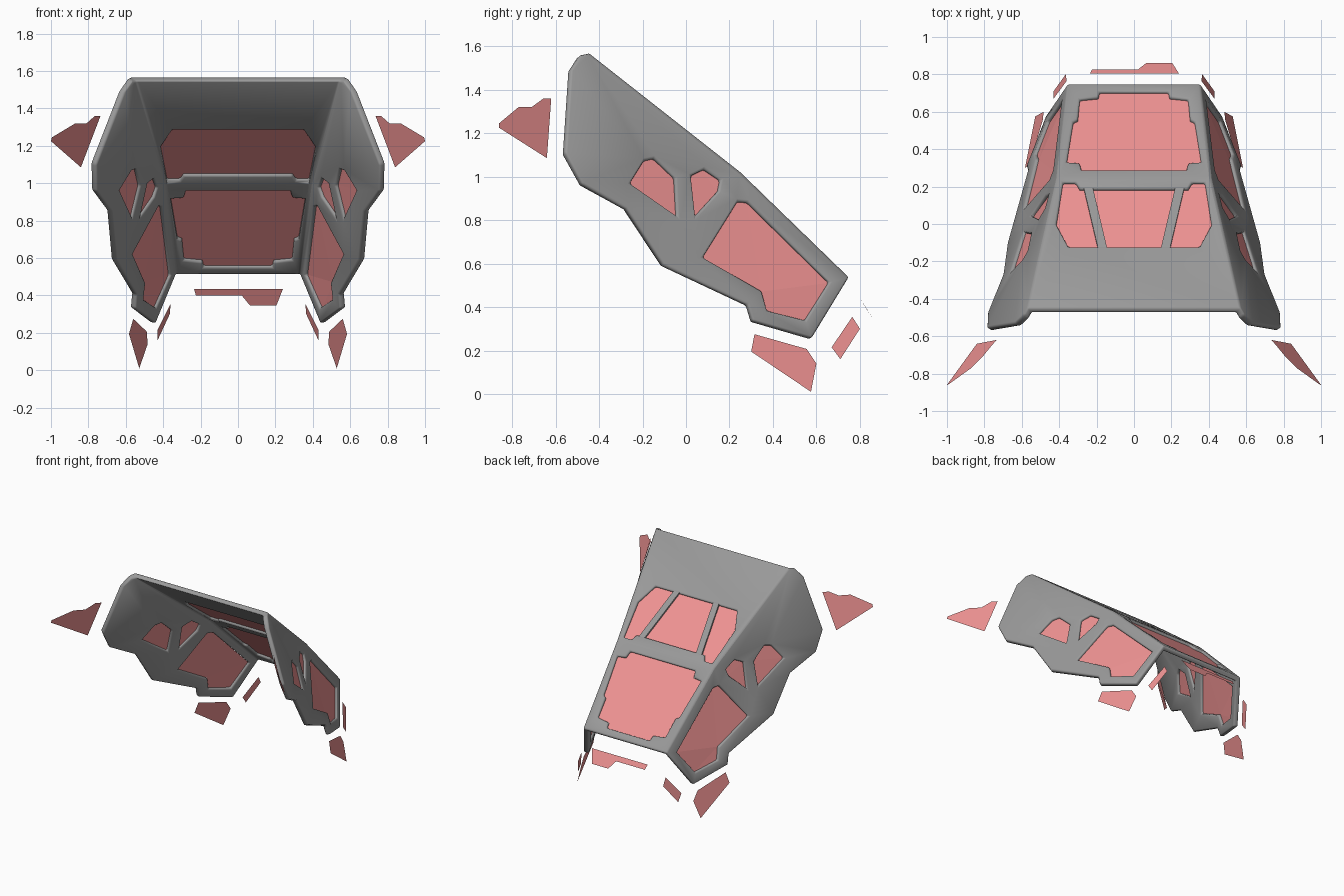
import bpy, bmesh
from mathutils import Vector

if "Cube" in bpy.data.objects:
    bpy.data.objects.remove(bpy.data.objects["Cube"])

THICK = 0.036


def material(name, rgb):
    m = bpy.data.materials.new(name)
    m.diffuse_color = (*rgb, 1)
    m.use_nodes = True
    m.node_tree.nodes["Principled BSDF"].inputs["Base Color"].default_value = m.diffuse_color
    return m


glass = material("red_glass", (0.86, 0.29, 0.29))
grey = material("grey_shell", (0.32, 0.32, 0.32))


# Surface maps: side walls give x from (y, z), roof gives z from y
def side_x(y, z):
    a = 0.900 - 0.509 * y - 0.356 * z
    b = 0.709 - 0.317 * y - 0.213 * z
    s = 0.78 * y - 0.62 * z
    w = min(0.5, max(0, (s + 1.1) / 1.3)) + 0.5 * min(1, max(0, s / 0.29))
    return a + (b - a) * w


FRONT, FOLD, REAR = (-0.45, 1.57), (0.25, 1.02), (0.75, 0.535)


def roof_z(y):
    (y0, z0), (y1, z1) = (FRONT, FOLD) if y <= FOLD[0] else (FOLD, REAR)
    return z0 + (z1 - z0) * (y - y0) / (y1 - y0)


def side_map(s):
    return lambda p: Vector((s * side_x(p[0], p[1]), p[0], p[1]))


def roof_map(p):
    return Vector((p[0], p[1], roof_z(p[1])))


def mirrored(half):
    return half + [(-x, y) for x, y in reversed(half)]


# Fill a flat outline with holes, then lay it on a surface
def panel(bm, loops, mapping):
    verts, edges = [], []
    for loop in loops:
        vs = [bm.verts.new((p[0], p[1], 0)) for p in loop]
        edges += [bm.edges.new((vs[i], vs[i - 1])) for i in range(len(vs))]
        verts += vs
    res = bmesh.ops.triangle_fill(bm, use_beauty=True, use_dissolve=False,
                                  edges=edges, normal=(0, 0, 1))
    for v in verts:
        v.co = mapping(v.co)
    return [g for g in res["geom"] if isinstance(g, bmesh.types.BMFace)]


def orient(faces, side):
    for f in faces:
        f.normal_update()
        n, c = f.normal, f.calc_center_median()
        if (n.x * c.x if side else n.z) < 0:
            f.normal_flip()


def finish(bm, name, mat):
    me = bpy.data.meshes.new(name)
    bm.to_mesh(me)
    bm.free()
    ob = bpy.data.objects.new(name, me)
    bpy.context.collection.objects.link(ob)
    me.materials.append(mat)
    return ob


# Outlines: side wall and windows in (y, z), roof and windows in (x, y)
side_outline = [FRONT, (-0.485, 1.56), (-0.53, 1.49), (-0.555, 1.11), (-0.475, 0.965),
                (-0.275, 0.855), (-0.105, 0.595), (0.285, 0.412), (0.308, 0.337),
                (0.58, 0.257), REAR, FOLD]
side_windows = {
    "front_quarter": [(-0.255, 0.97), (-0.19, 1.075), (-0.145, 1.085), (-0.05, 0.995), (-0.04, 0.82)],
    "rear_quarter": [(0.025, 1.005), (0.085, 1.035), (0.16, 0.985), (0.15, 0.935), (0.045, 0.82)],
    "main_side": [(0.08, 0.63), (0.24, 0.887), (0.285, 0.883), (0.66, 0.515),
                  (0.55, 0.34), (0.375, 0.385), (0.35, 0.475)]}
front_window = mirrored([(0.29, 0.19), (0.31, 0.225), (0.38, 0.225), (0.415, 0.0), (0.35, -0.12)])
rear_window = mirrored([(0.28, 0.29), (0.29, 0.328), (0.36, 0.333), (0.325, 0.55),
                        (0.30, 0.56), (0.29, 0.67), (0.19, 0.68), (0.185, 0.71)])
edge = {p: (side_x(*p), p[0]) for p in (FRONT, FOLD, REAR)}

# Shell: two side walls and two roof panels, welded and thickened inward
bm = bmesh.new()
for s in (1, -1):
    orient(panel(bm, [side_outline] + list(side_windows.values()), side_map(s)), True)
orient(panel(bm, [mirrored([edge[FRONT], edge[FOLD]]), front_window], roof_map), False)
orient(panel(bm, [mirrored([edge[FOLD], edge[REAR]]), rear_window], roof_map), False)
bmesh.ops.remove_doubles(bm, verts=bm.verts, dist=0.0005)
shell = finish(bm, "canopy_shell", grey)
sol = shell.modifiers.new("thickness", "SOLIDIFY")
sol.thickness, sol.offset, sol.use_even_offset = THICK, -1, True
bev = shell.modifiers.new("soft_edges", "BEVEL")
bev.width, bev.segments, bev.limit_method, bev.angle_limit = 0.011, 2, "ANGLE", 0.6
bev.use_clamp_overlap = False
bpy.context.view_layer.objects.active = shell
shell.select_set(True)
bpy.ops.object.shade_smooth_by_angle(angle=0.6)


# Glass panes set into the openings
def pane(name, loop, mapping, side):
    bm = bmesh.new()
    orient(panel(bm, [loop], mapping), side)
    n = sum((f.normal * f.calc_area() for f in bm.faces), Vector()).normalized()
    for v in bm.verts:
        v.co -= n * 0.018
    finish(bm, name, glass)


for name, loop in side_windows.items():
    for s, tag in ((1, "right"), (-1, "left")):
        pane(f"{name}_pane_{tag}", loop, side_map(s), True)
pane("front_roof_pane", front_window, roof_map, False)
pane("rear_roof_pane", rear_window, roof_map, False)

# Slanted bars across the outside of the front roof window
for s, tag in ((1, "right"), (-1, "left")):
    bm = bmesh.new()
    quad = [(0.225 * s, 0.22), (0.275 * s, 0.22), (0.19 * s, -0.14), (0.14 * s, -0.14)]
    orient(panel(bm, [quad], roof_map), False)
    bar = finish(bm, f"window_bar_{tag}", grey)
    m = bar.modifiers.new("thickness", "SOLIDIFY")
    m.thickness, m.offset = 0.013, -1
    bar.location = (0, -0.001, -0.002)
    b = bar.modifiers.new("soft_edges", "BEVEL")
    b.width, b.segments = 0.006, 1


# Loose flat plates around the shell
def plate(name, pts, s=1):
    bm = bmesh.new()
    bm.faces.new([bm.verts.new((s * x, y, z)) for x, y, z in pts])
    finish(bm, name, glass)


wing = [(0.735, -0.62, 1.36), (0.765, -0.655, 1.36), (0.81, -0.71, 1.32), (0.87, -0.77, 1.32),
        (0.995, -0.86, 1.245), (1.0, -0.86, 1.225), (0.84, -0.64, 1.085)]
lower = [(0.56, 0.315, 0.275), (0.583, 0.3, 0.195), (0.528, 0.575, 0.01),
         (0.483, 0.6, 0.14), (0.488, 0.555, 0.207)]
corner = [(0.36, 0.765, 0.355), (0.365, 0.8, 0.30), (0.43, 0.71, 0.16), (0.43, 0.67, 0.215)]
for s, tag in ((1, "right"), (-1, "left")):
    plate(f"front_wing_plate_{tag}", wing, s)
    plate(f"lower_side_plate_{tag}", lower, s)
    plate(f"rear_corner_plate_{tag}", corner, s)
plate("rear_plate", [(-0.235, 0.805, 0.435), (0.24, 0.805, 0.435), (0.205, 0.86, 0.345),
                     (0.065, 0.86, 0.345), (0.02, 0.825, 0.4), (-0.225, 0.825, 0.4)])
